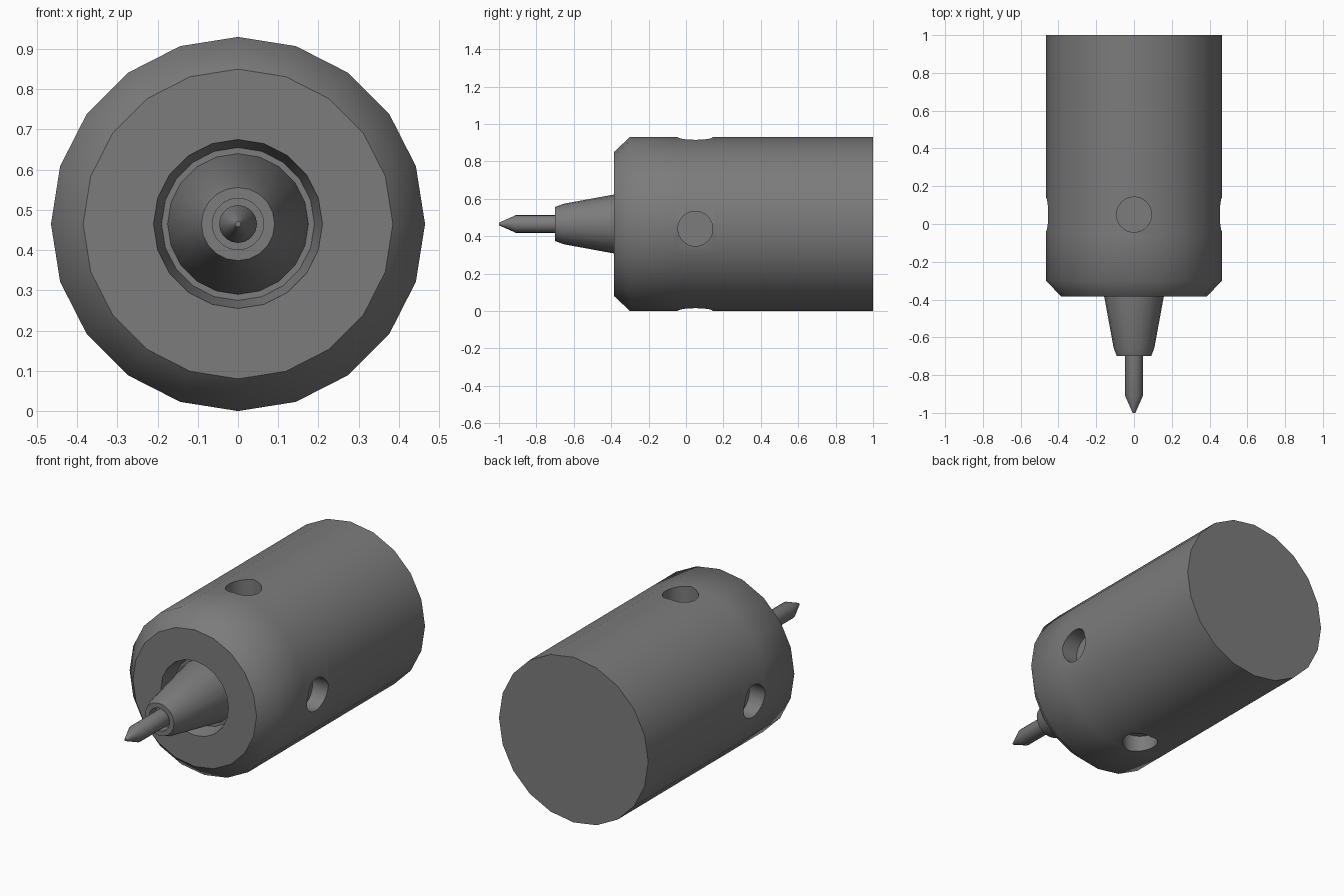
import bpy, bmesh
from math import sin, cos, tau, pi, radians
from mathutils import Matrix

if "Cube" in bpy.data.objects:
    bpy.data.objects.remove(bpy.data.objects["Cube"])

CZ = 0.465  # height of the long axis
R = 0.465   # body radius

dark = bpy.data.materials.new("dark_grey")
dark.diffuse_color = (0.2, 0.2, 0.2, 1)
dark.use_nodes = True
dark.node_tree.nodes["Principled BSDF"].inputs["Base Color"].default_value = dark.diffuse_color


def lathe(name, profile, sides=20):
    """Revolve (radius, y) points around the y axis, capping both ends."""
    bm = bmesh.new()
    rings = [[bm.verts.new((r * sin(tau * i / sides), y, CZ + r * cos(tau * i / sides)))
              for i in range(sides)] for r, y in profile]
    for a, b in zip(rings, rings[1:]):
        for i in range(sides):
            j = (i + 1) % sides
            bm.faces.new((a[i], a[j], b[j], b[i]))
    bm.faces.new(rings[0])
    bm.faces.new(rings[-1])
    bmesh.ops.recalc_face_normals(bm, faces=bm.faces)
    mesh = bpy.data.meshes.new(name)
    bm.to_mesh(mesh)
    bm.free()
    mesh.materials.append(dark)
    obj = bpy.data.objects.new(name, mesh)
    bpy.context.collection.objects.link(obj)
    return obj


def activate(obj):
    bpy.ops.object.select_all(action='DESELECT')
    obj.select_set(True)
    bpy.context.view_layer.objects.active = obj


# Chamfered body with a tapered socket; two extra rings frame the side holes
body = lathe("body", [(R, 1.0), (R, 0.16), (R, -0.06), (R, -0.30), (0.385, -0.385),
                      (0.21, -0.385), (0.19, -0.29)])

# Four blind round holes: top, bottom, left and right
bm = bmesh.new()
depth = 0.10
for axis, angle, z in (('Y', 0, CZ), ('Y', pi, CZ), ('Y', pi / 2, 0.44), ('Y', -pi / 2, 0.44)):
    m = (Matrix.Translation((0, 0.05, z)) @ Matrix.Rotation(angle, 4, axis)
         @ Matrix.Translation((0, 0, R - depth + 0.15)))
    bmesh.ops.create_cone(bm, cap_ends=True, segments=32, radius1=0.093,
                          radius2=0.093, depth=0.30, matrix=m)
mesh = bpy.data.meshes.new("hole_cutter")
bm.to_mesh(mesh)
bm.free()
mesh.materials.append(dark)
cutter = bpy.data.objects.new("hole_cutter", mesh)
cutter.hide_render = True
bpy.context.collection.objects.link(cutter)
mod = body.modifiers.new("holes", 'BOOLEAN')
mod.operation = 'DIFFERENCE'
mod.solver = 'EXACT'
mod.object = cutter
activate(body)
bpy.ops.object.modifier_apply(modifier=mod.name)
bpy.data.objects.remove(cutter)

# Tapered nozzle with a recessed mouth
nozzle = lathe("nozzle", [(0.175, -0.285), (0.175, -0.29), (0.108, -0.655), (0.091, -0.70),
                          (0.064, -0.70), (0.064, -0.64)])

# Pointed pin
pin = lathe("pin", [(0.047, -0.62), (0.047, -0.91), (0.007, -1.0)])

for obj in (body, nozzle, pin):
    activate(obj)
    bpy.ops.object.shade_smooth_by_angle(angle=radians(45))
